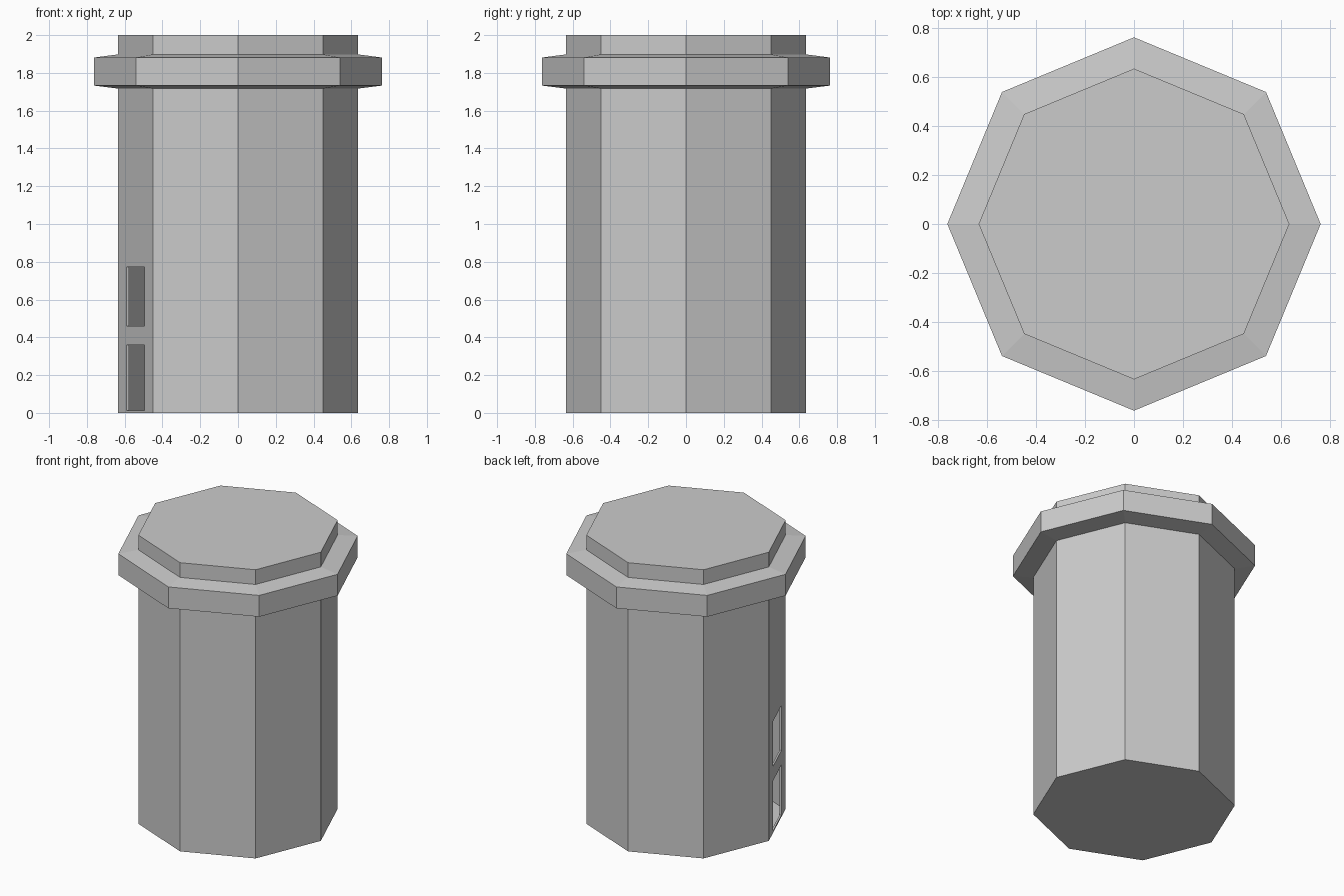
import bpy, bmesh
from math import cos, sin, pi, radians
from mathutils import Matrix, Vector

if "Cube" in bpy.data.objects:
    bpy.data.objects.remove(bpy.data.objects["Cube"])

SIDES = 8
R = 0.635       # tower radius
R_RIM = 0.763   # collar radius
WALL = 0.013


def add_revolved(bm, profile, inward=False):
    """Closed octagonal solid from (radius, z) points, capped at both ends."""
    rings = [[bm.verts.new((r * cos(2 * pi * i / SIDES), r * sin(2 * pi * i / SIDES), z))
              for i in range(SIDES)] for r, z in profile]
    faces = [bm.faces.new(list(reversed(rings[0]))), bm.faces.new(rings[-1])]
    for low, high in zip(rings, rings[1:]):
        for i in range(SIDES):
            j = (i + 1) % SIDES
            faces.append(bm.faces.new((low[i], low[j], high[j], high[i])))
    if inward:
        bmesh.ops.reverse_faces(bm, faces=faces)


def make_object(name, bm):
    mesh = bpy.data.meshes.new(name)
    bm.to_mesh(mesh)
    bm.free()
    obj = bpy.data.objects.new(name, mesh)
    bpy.context.collection.objects.link(obj)
    return obj


# Tower shell with collar, hollow inside
bm = bmesh.new()
add_revolved(bm, [(R, 0), (R, 1.717), (R_RIM, 1.733), (R_RIM, 1.881), (R, 1.898), (R, 2.0)])
add_revolved(bm, [(R - WALL, 0.004), (R - WALL, 1.99)], inward=True)
tower = make_object("tower", bm)

# Door and window openings in one side
angle = radians(202.5)
apothem = R * cos(pi / SIDES)
for name, z0, z1 in (("door_cutter", 0.012, 0.36), ("window_cutter", 0.46, 0.772)):
    bm = bmesh.new()
    place = (Matrix.Rotation(angle, 4, 'Z')
             @ Matrix.Translation((apothem, 0, (z0 + z1) / 2))
             @ Matrix.Diagonal((0.1, 0.248, z1 - z0, 1)))
    bmesh.ops.create_cube(bm, size=1, matrix=place)
    cutter = make_object(name, bm)
    cutter.hide_render = True
    cutter.hide_set(True)
    cut = tower.modifiers.new(name, 'BOOLEAN')
    cut.operation = 'DIFFERENCE'
    cut.solver = 'EXACT'
    cut.object = cutter
